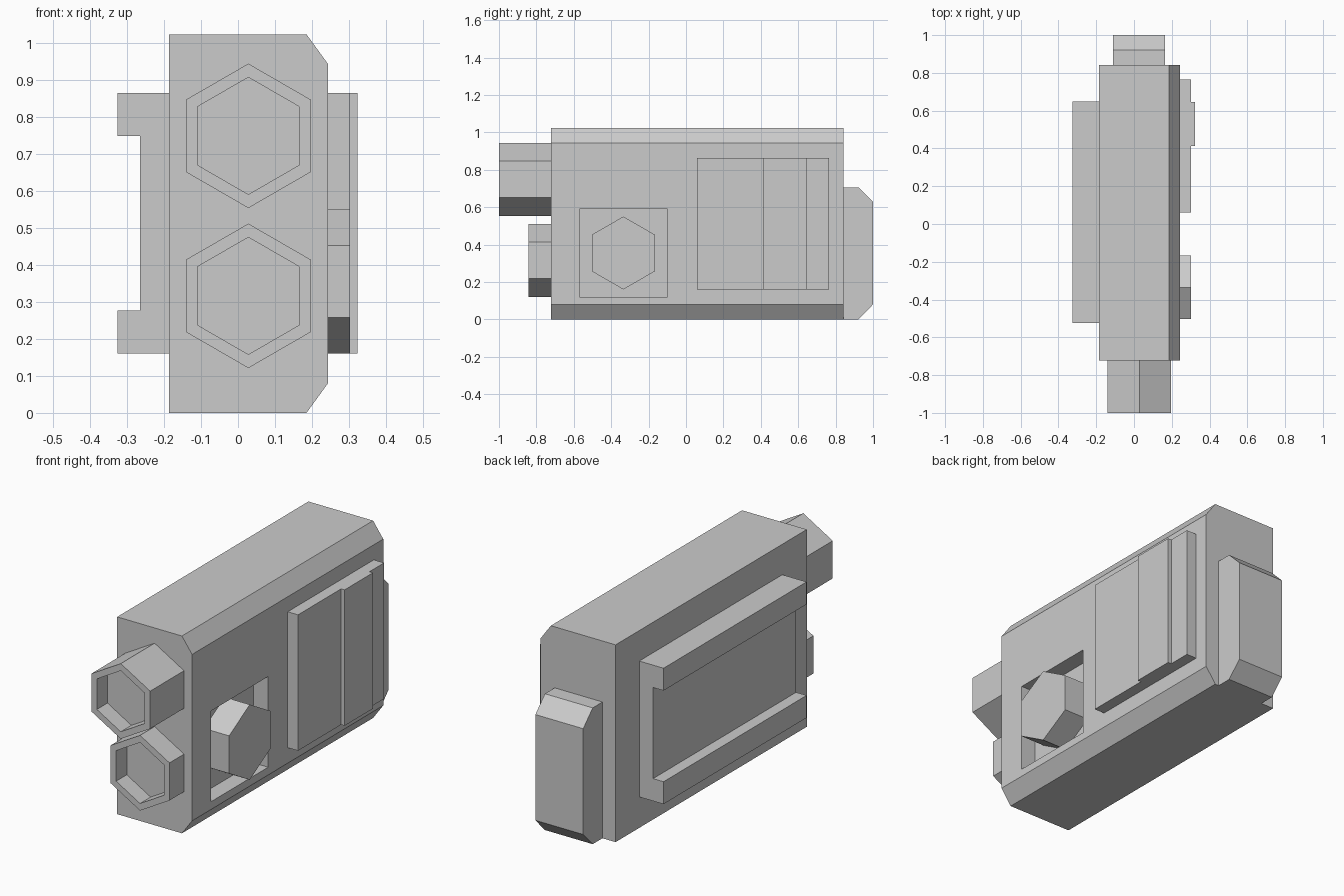
import bpy, bmesh, math
from mathutils import Vector

cube = bpy.data.objects.get("Cube")
if cube:
    bpy.data.objects.remove(cube, do_unlink=True)

grey = bpy.data.materials.new("plain grey")
grey.use_nodes = True
colour = (0.6, 0.6, 0.6, 1)
grey.diffuse_color = colour
grey.node_tree.nodes["Principled BSDF"].inputs["Base Color"].default_value = colour


def prism(name, axis, outline, start, end, pit=None):
    """Extrude an outline along x or y. pit = (rim, depth) sinks the start face."""
    def place(a, b, t):
        return Vector((t, a, b) if axis == "x" else (a, t, b))

    bm = bmesh.new()
    face = bm.faces.new([bm.verts.new(place(a, b, start)) for a, b in outline])
    moved = bmesh.ops.extrude_face_region(bm, geom=[face], use_keep_orig=True)["geom"]
    step = place(0, 0, end - start)
    bmesh.ops.translate(bm, vec=step, verts=[v for v in moved if isinstance(v, bmesh.types.BMVert)])
    bmesh.ops.recalc_face_normals(bm, faces=bm.faces)
    if pit:
        rim, depth = pit
        bmesh.ops.inset_region(bm, faces=[face], thickness=rim)
        sunk = bmesh.ops.extrude_face_region(bm, geom=[face])["geom"]
        bmesh.ops.translate(bm, vec=step.normalized() * depth,
                            verts=[v for v in sunk if isinstance(v, bmesh.types.BMVert)])
        if face.is_valid:
            bmesh.ops.delete(bm, geom=[face], context="FACES_ONLY")
    mesh = bpy.data.meshes.new(name)
    bm.to_mesh(mesh)
    bm.free()
    mesh.materials.append(grey)
    obj = bpy.data.objects.new(name, mesh)
    bpy.context.collection.objects.link(obj)
    return obj


def hexagon(a, b, radius):
    return [(a + radius * math.sin(i * math.pi / 3), b + radius * math.cos(i * math.pi / 3))
            for i in range(6)]


def rect(a0, a1, b0, b1):
    return [(a0, b0), (a1, b0), (a1, b1), (a0, b1)]


# Main case with bevelled edges on its left side
body = prism("case", "y", [(-0.186, 0), (0.185, 0), (0.243, 0.08), (0.243, 0.942),
                           (0.185, 1.022), (-0.186, 1.022)], -0.723, 0.842)

# Square recess in the side, holding a hexagonal knob
cutter = prism("recess_cutter", "x", rect(-0.57, -0.10, 0.12, 0.59), 0.158, 0.4)
cutter.hide_render = True
cutter.hide_viewport = True
cutter.display_type = "WIRE"
cut = body.modifiers.new("recess", "BOOLEAN")
cut.operation = "DIFFERENCE"
cut.solver = "EXACT"
cut.object = cutter
prism("side_knob", "x", hexagon(-0.335, 0.355, 0.195), 0.158, 0.302)

# Hollow hexagonal sockets on the front
for name, height, tip in (("upper_socket", 0.748, -1.0), ("lower_socket", 0.316, -0.842)):
    prism(name, "y", hexagon(0.028, height, 0.195), tip, -0.723, pit=(0.037, 0.087))

# Side panel with a raised band
prism("side_panel", "x", rect(0.06, 0.765, 0.16, 0.864), 0.243, 0.302)
prism("raised_band", "x", rect(0.413, 0.645, 0.16, 0.864), 0.302, 0.322)

# Channel bracket on the opposite side
prism("channel_bracket", "y", [(-0.186, 0.16), (-0.325, 0.16), (-0.325, 0.276), (-0.265, 0.276),
                               (-0.265, 0.748), (-0.325, 0.748), (-0.325, 0.864), (-0.186, 0.864)],
      -0.523, 0.648)

# Back block with bevelled outer edges
prism("back_block", "x", [(0.842, 0), (0.922, 0), (1, 0.08), (1, 0.628), (0.922, 0.706),
                          (0.842, 0.706)], -0.111, 0.163)
